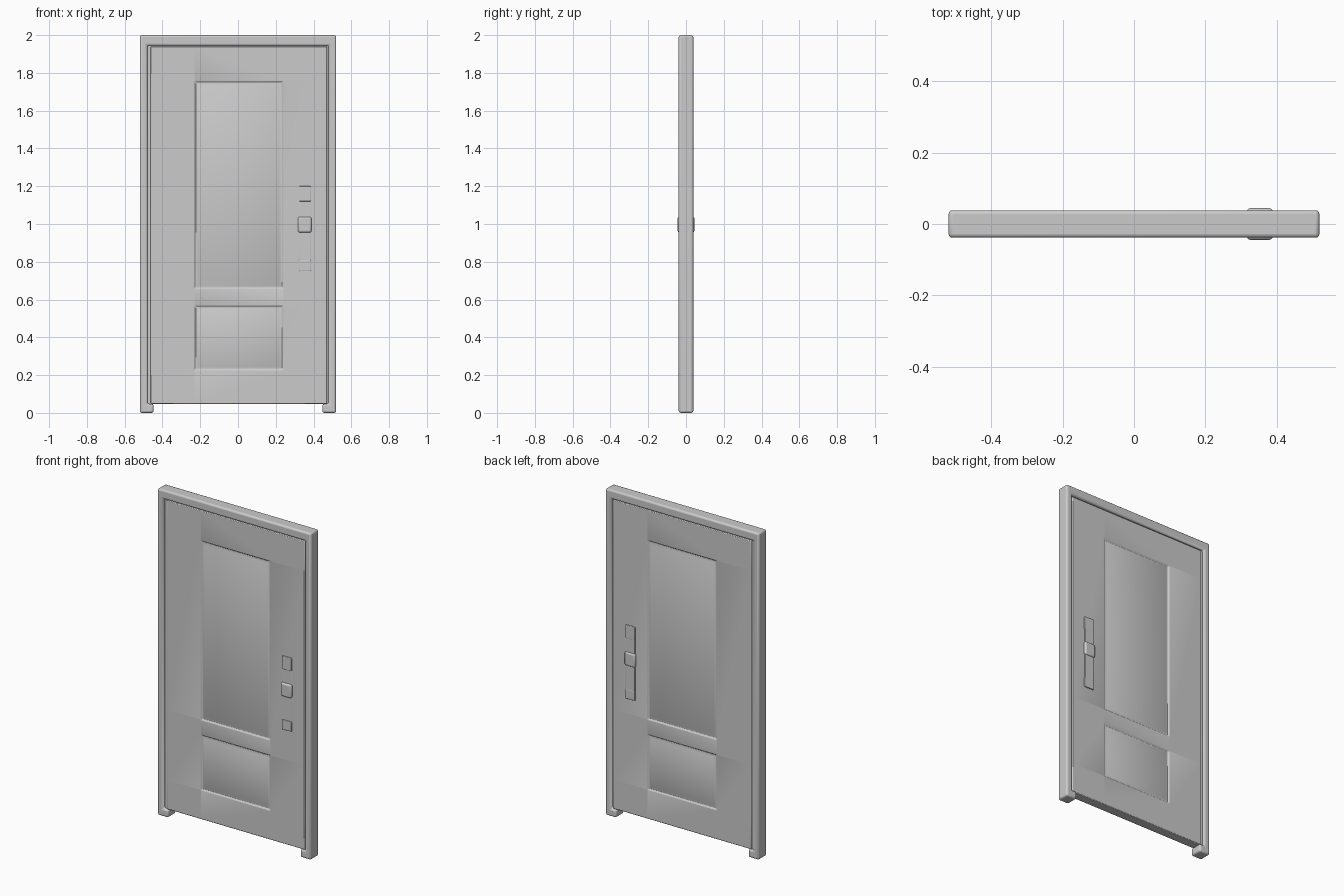
import bpy, bmesh, math
from mathutils import Vector

if "Cube" in bpy.data.objects:
    bpy.data.objects.remove(bpy.data.objects["Cube"])


def finish(name, bm, bevel, segments=3):
    bmesh.ops.recalc_face_normals(bm, faces=bm.faces)
    mesh = bpy.data.meshes.new(name)
    bm.to_mesh(mesh)
    bm.free()
    obj = bpy.data.objects.new(name, mesh)
    bpy.context.collection.objects.link(obj)
    mod = obj.modifiers.new("bevel", 'BEVEL')
    mod.width = bevel
    mod.segments = segments
    mod.limit_method = 'ANGLE'
    mod.angle_limit = math.radians(40)
    bpy.ops.object.select_all(action='DESELECT')
    bpy.context.view_layer.objects.active = obj
    obj.select_set(True)
    bpy.ops.object.shade_smooth_by_angle(angle=math.radians(35))
    return obj


def box_mesh(lo, hi):
    bm = bmesh.new()
    bmesh.ops.create_cube(bm, size=1)
    for v in bm.verts:
        v.co = Vector([(a + b) / 2 + c * (b - a) for a, b, c in zip(lo, hi, v.co)])
    return bm


def box(name, lo, hi, bevel, segments=3):
    return finish(name, box_mesh(lo, hi), bevel, segments)


# Door frame: upside-down U with small inward feet
half = [(0.48, 1.945), (0.48, 0.048), (0.447, 0.048), (0.447, 0), (0.52, 0), (0.52, 2)]
outline = half + [(-x, z) for x, z in reversed(half)]
bm = bmesh.new()
face = bm.faces.new([bm.verts.new((x, -0.0385, z)) for x, z in outline])
ext = bmesh.ops.extrude_face_region(bm, geom=[face])
for v in ext["geom"]:
    if isinstance(v, bmesh.types.BMVert):
        v.co.y = 0.0385
finish("door_frame", bm, 0.011)

# Recessed stops that form the gap between frame and leaf
for side, s in (("left", -1), ("right", 1)):
    x0, x1 = sorted((s * 0.45, s * 0.49))
    box("stop_" + side, (x0, -0.022, 0.045), (x1, 0.022, 1.95), 0.002, 1)
box("stop_top", (-0.49, -0.022, 1.93), (0.49, 0.022, 1.96), 0.002, 1)

# Door leaf with two moulded panels on both faces
bm = box_mesh((-0.462, -0.03, 0.048), (0.472, 0.03, 1.94))
cuts = [((x, 0, 0), (1, 0, 0)) for x in (-0.232, 0.242)]
cuts += [((0, 0, z), (0, 0, 1)) for z in (0.225, 0.568, 0.655, 1.757)]
for co, no in cuts:
    bmesh.ops.bisect_plane(bm, geom=bm.verts[:] + bm.edges[:] + bm.faces[:],
                           plane_co=co, plane_no=no)
bm.normal_update()
panels = []
for f in bm.faces:
    c = f.calc_center_median()
    if abs(f.normal.y) > 0.9 and abs(c.x) < 0.1 and (0.3 < c.z < 0.5 or 1 < c.z < 1.4):
        panels.append(f)
for width, depth in ((0.012, -0.006), (0.004, 0), (0.014, 0.005)):
    bmesh.ops.inset_individual(bm, faces=panels, thickness=width, depth=depth)
finish("door_leaf", bm, 0.004, 2)

# Handle plates, plate ends and knobs on both faces
for side, s in (("front", -1), ("back", 1)):
    def part(name, x0, x1, z0, z1, depth, bevel):
        y0, y1 = sorted((s * 0.02, s * depth))
        box(side + "_" + name, (x0, y0, z0), (x1, y1, z1), bevel)
    part("handle_plate", 0.322, 0.385, 0.75, 1.2, 0.033 if s < 0 else 0.037, 0.003)
    part("plate_upper_end", 0.322, 0.387, 1.12, 1.2, 0.0375, 0.004)
    part("plate_lower_end", 0.322, 0.387, 0.75, 0.81, 0.0375, 0.004)
    part("knob", 0.317, 0.389, 0.955, 1.038, 0.0445, 0.01)
